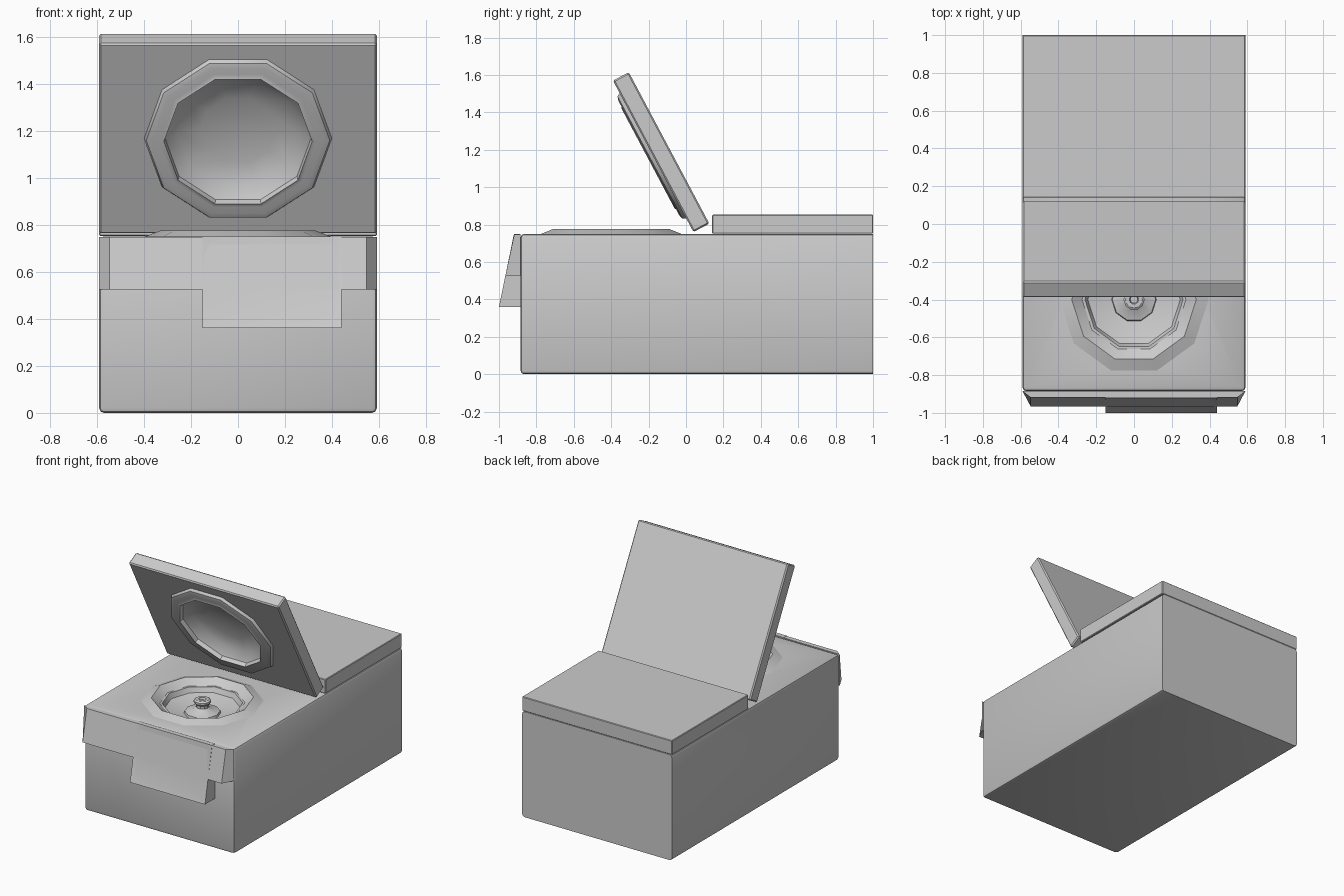
import bpy, bmesh
from math import cos, sin, pi, radians
from mathutils import Matrix

if "Cube" in bpy.data.objects:
    bpy.data.objects.remove(bpy.data.objects["Cube"])


def finish(bm, name, matrix=None):
    bmesh.ops.recalc_face_normals(bm, faces=bm.faces)
    me = bpy.data.meshes.new(name)
    bm.to_mesh(me)
    bm.free()
    ob = bpy.data.objects.new(name, me)
    bpy.context.collection.objects.link(ob)
    if matrix:
        ob.matrix_world = matrix
    return ob


def activate(ob):
    bpy.ops.object.select_all(action='DESELECT')
    ob.select_set(True)
    bpy.context.view_layer.objects.active = ob


def smooth(ob):
    activate(ob)
    bpy.ops.object.shade_smooth_by_angle(angle=radians(35))


def prism(x0, x1, side, inset=0.0):
    """Extrude a (y, z) side profile along x; inset narrows the ends of front points 1 and 2."""
    bm = bmesh.new()
    ends = []
    for x, s in ((x0, 1), (x1, -1)):
        ends.append([bm.verts.new((x + s * (inset if i in (1, 2) else 0), y, z))
                     for i, (y, z) in enumerate(side)])
    a, b = ends
    bm.faces.new(a)
    bm.faces.new(b[::-1])
    n = len(side)
    for i in range(n):
        j = (i + 1) % n
        bm.faces.new((a[i], b[i], b[j], a[j]))
    bmesh.ops.recalc_face_normals(bm, faces=bm.faces)
    return bm


def bevel(bm, width, keep=lambda e: True, segments=1):
    bmesh.ops.bevel(bm, geom=[e for e in bm.edges if keep(e)], offset=width,
                    segments=segments, affect='EDGES', profile=0.5)


def rect(y0, y1, z0, z1):
    return [(y1, z1), (y0, z1), (y0, z0), (y1, z0)]


def revolve(profile, cx, cy, sides=10):
    """Turn an (r, z) profile about the vertical axis; points with r = 0 become poles."""
    bm = bmesh.new()
    rings = []
    for r, z in profile:
        count = sides if r > 0 else 1
        rings.append([bm.verts.new((cx + r * cos(2 * pi * k / sides),
                                    cy + r * sin(2 * pi * k / sides), z)) for k in range(count)])
    for a, b in zip(rings, rings[1:]):
        for k in range(sides):
            m = (k + 1) % sides
            vs = [a[k % len(a)], a[m % len(a)], b[m % len(b)], b[k % len(b)]]
            bm.faces.new(list(dict.fromkeys(vs)))
    return bm


def cut(ob, r, z0, z1, cy, matrix=None):
    cutter = finish(revolve([(0, z0), (r, z0), (r, z1), (0, z1)], 0, cy), "cutter", matrix)
    cutter.hide_render = True
    activate(ob)
    mod = ob.modifiers.new("opening", 'BOOLEAN')
    mod.operation = 'DIFFERENCE'
    mod.solver = 'EXACT'
    mod.object = cutter
    bpy.ops.object.modifier_apply(modifier=mod.name)
    bpy.data.objects.remove(cutter)


# Main body, softened everywhere except the back end
bm = prism(-0.59, 0.59, rect(-0.885, 1.0, 0, 0.75))
bevel(bm, 0.02, lambda e: not all(v.co.y > 0.99 for v in e.verts), 2)
body = finish(bm, "body")
cut(body, 0.36, 0.60, 0.9, -0.40)
smooth(body)

# Raised rim and dished well in the deck
smooth(finish(revolve([(0.40, 0.748), (0.33, 0.775), (0.275, 0.735), (0.26, 0.735),
                       (0.245, 0.70), (0.12, 0.665), (0, 0.665)], 0, -0.40), "well"))

# Hub and spindle knob
smooth(finish(revolve([(0.12, 0.66), (0.115, 0.68), (0.06, 0.695), (0.042, 0.71), (0.042, 0.73),
                       (0.056, 0.742), (0.056, 0.757), (0.045, 0.765), (0.025, 0.765),
                       (0.02, 0.75), (0, 0.75)], 0, -0.40), "spindle"))

# Fixed rear cover
bm = prism(-0.59, 0.59, rect(0.14, 1.0, 0.752, 0.853))
bevel(bm, 0.004)
smooth(finish(bm, "rear_cover"))

# Open lid: modelled flat, then tilted about its hinge edge
tilt = Matrix.Translation((0, 0.04, 0.76)) @ Matrix.Rotation(radians(118), 4, 'X')
bm = prism(-0.59, 0.59, rect(0, 0.917, -0.096, 0))
bevel(bm, 0.008)
lid = finish(bm, "lid", tilt)
bpy.context.view_layer.update()
cut(lid, 0.35, -0.085, 0.1, 0.461, tilt)
smooth(lid)

# Ring and dish on the underside of the lid
smooth(finish(revolve([(0.40, -0.002), (0.39, 0.018), (0.365, 0.025), (0.335, 0.022),
                       (0.315, 0.03), (0.31, 0.0), (0.26, -0.045), (0.16, -0.072),
                       (0, -0.082)], 0, 0.461), "lid_ring", tilt))

# Slanted front fascia with chamfered ends
smooth(finish(prism(-0.59, 0.59, [(-0.885, 0.748), (-0.918, 0.748),
                                  (-0.966, 0.525), (-0.885, 0.525)], 0.043), "front_fascia"))

# Off-centre latch tab with a shallow recessed panel
bm = prism(-0.15, 0.44, [(-0.885, 0.75), (-0.92, 0.75), (-1.0, 0.36), (-0.885, 0.36)])
front = min(bm.faces, key=lambda f: f.calc_center_median().y)
bmesh.ops.inset_individual(bm, faces=[front], thickness=0.045, depth=0)
for v in front.verts:
    if v.co.z > 0.6:
        v.co.y += 0.006
        v.co.z = 0.74
    else:
        v.co.y += 0.008
smooth(finish(bm, "latch_tab"))
